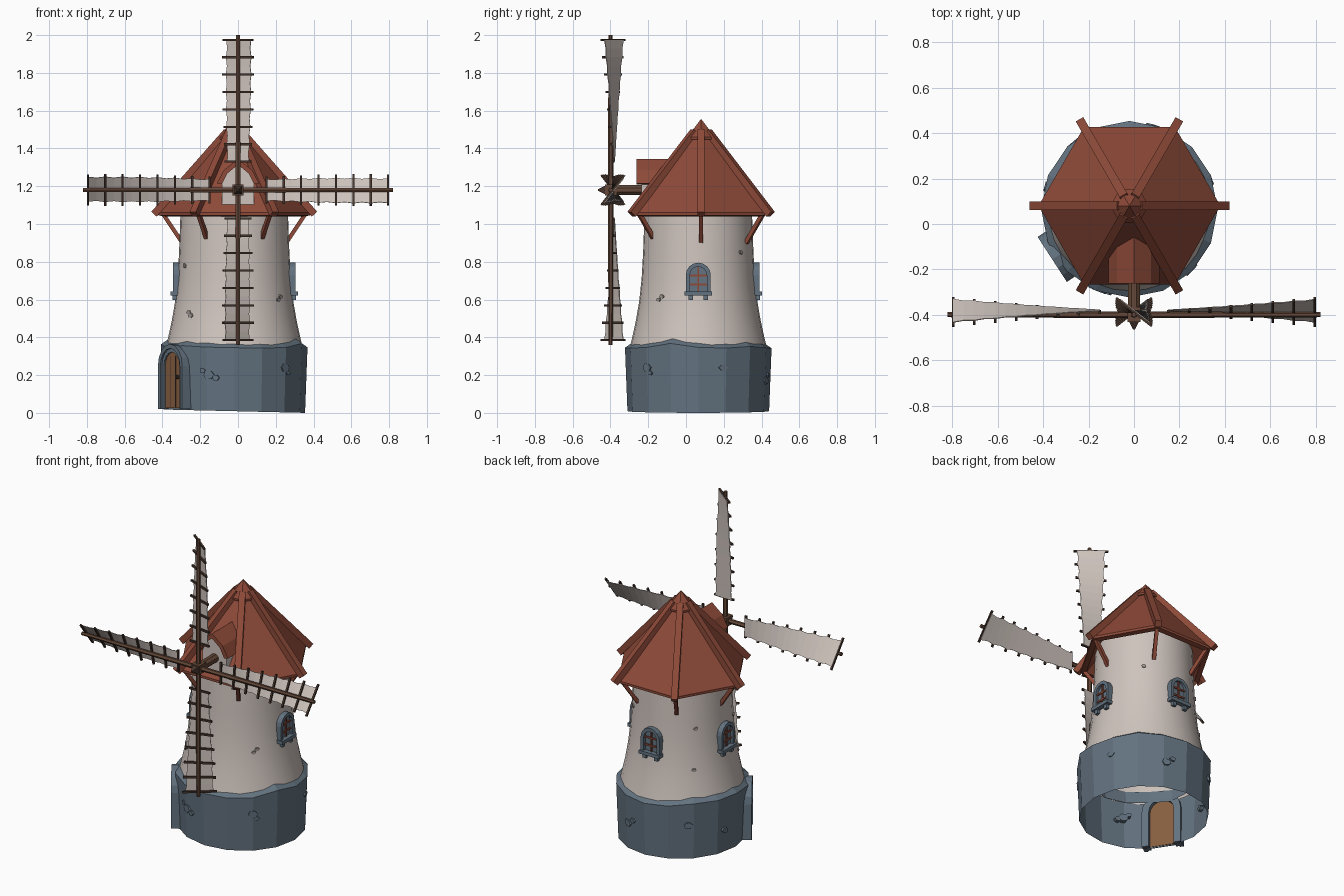
import bpy, bmesh, math, random
from mathutils import Vector, Matrix

if "Cube" in bpy.data.objects:
    bpy.data.objects.remove(bpy.data.objects["Cube"])

random.seed(4)
CX, CY = -0.02, 0.065           # tower axis
ROOF = Vector((-0.02, 0.08, 0))  # roof axis
TAU = 2 * math.pi


def material(name, rgb):
    m = bpy.data.materials.new(name)
    m.diffuse_color = (*rgb, 1)
    m.use_nodes = True
    m.node_tree.nodes["Principled BSDF"].inputs["Base Color"].default_value = m.diffuse_color
    return m


SLATE = material("slate stone", (0.125, 0.17, 0.215))
PLASTER = material("pale plaster", (0.62, 0.55, 0.51))
RED = material("red tile", (0.27, 0.068, 0.04))
WOOD = material("brown wood", (0.13, 0.065, 0.04))
DARK = material("dark wood", (0.06, 0.035, 0.025))
DOOR = material("door wood", (0.24, 0.11, 0.05))
CHIP = material("grey chip", (0.36, 0.32, 0.30))


def build(name, verts, faces, mat, M=Matrix(), smooth=False, fix=True):
    me = bpy.data.meshes.new(name)
    me.from_pydata([M @ Vector(v) for v in verts], [], faces)
    bm = bmesh.new()
    bm.from_mesh(me)
    if fix:
        bmesh.ops.recalc_face_normals(bm, faces=bm.faces)
    for f in bm.faces:
        f.smooth = smooth
    bm.to_mesh(me)
    bm.free()
    me.materials.append(mat)
    ob = bpy.data.objects.new(name, me)
    bpy.context.collection.objects.link(ob)
    return ob


def lathe(name, rings, n, mat, M=Matrix(), smooth=False, jitter=None, phase=0.0):
    """Rings of (radius, z) around the z axis, left open at both ends."""
    verts, faces = [], []
    for i, (r, z) in enumerate(rings):
        for k in range(n):
            a = TAU * k / n + phase
            dz = jitter(i, k) if jitter else 0
            verts.append((r * math.cos(a), r * math.sin(a), z + dz))
    for i in range(len(rings) - 1):
        for k in range(n):
            j = (k + 1) % n
            faces.append((i * n + k, i * n + j, (i + 1) * n + j, (i + 1) * n + k))
    return build(name, verts, faces, mat, M, smooth)


def bar(name, p, q, r1, r2, n, mat, M=Matrix()):
    """Closed tapered bar from p to q with n sides."""
    p, q = Vector(p), Vector(q)
    d = (q - p).normalized()
    ref = Vector((0, 0, 1)) if abs(d.z) < 0.95 else Vector((0, 1, 0))
    u = d.cross(ref).normalized()
    v = u.cross(d)
    verts = []
    for c, r in ((p, r1), (q, r2)):
        for k in range(n):
            a = TAU * (k + 0.5) / n
            verts.append(c + r * (math.cos(a) * u + math.sin(a) * v))
    faces = [(k, (k + 1) % n, n + (k + 1) % n, n + k) for k in range(n)]
    faces += [tuple(range(n)), tuple(range(n, 2 * n))]
    return build(name, verts, faces, mat, M)


def prism(name, pts, a, b, mat, M=Matrix()):
    """Polygon in the local yz plane, extruded along x from a to b."""
    n = len(pts)
    verts = [(x, y, z) for x in (a, b) for y, z in pts]
    faces = [(k, (k + 1) % n, n + (k + 1) % n, n + k) for k in range(n)]
    faces += [tuple(range(n)), tuple(range(n, 2 * n))]
    return build(name, verts, faces, mat, M)


def arch(w, z0, z1, n=8):
    """Round-headed outline, half width w, from z0 up to z1."""
    s = z1 - w
    top = [(w * math.cos(math.pi * k / n), s + w * math.sin(math.pi * k / n)) for k in range(n + 1)]
    return [(w, z0)] + top + [(-w, z0)]


def arch_frame(name, outer, inner, a, b, mat, M):
    """Solid band between two arches with the same point count."""
    n = len(outer)
    verts = [(x, y, z) for x in (a, b) for ring in (outer, inner) for y, z in ring]
    faces = []
    for k in range(n - 1):
        for s, t in ((0, 1), (2, 3), (0, 2), (1, 3)):
            faces.append((s * n + k, s * n + k + 1, t * n + k + 1, t * n + k))
    for k in (0, n - 1):
        faces.append((k, n + k, 3 * n + k, 2 * n + k))
    return build(name, verts, faces, mat, M)


def around(deg):
    """Frame at the tower axis: local x points outward, y along the wall."""
    return Matrix.Translation((CX, CY, 0)) @ Matrix.Rotation(math.radians(deg), 4, 'Z')


# Stone base, an open shell with an uneven rim
N = 16
wob = [random.uniform(-0.015, 0.015) for _ in range(N)]


def base_jitter(i, k):
    return -0.022 * math.cos(TAU * k / N) * 0.4 if i == 0 else wob[k]


lathe("stone_base", [(0.375, 0.009), (0.388, 0.355), (0.352, 0.38), (0.342, 0.30)],
      N, SLATE, around(0), jitter=base_jitter)

# Plaster tower
lathe("tower_wall", [(0.372, 0.31), (0.352, 0.39), (0.33, 0.49), (0.313, 0.59),
                     (0.30, 0.71), (0.292, 0.85), (0.283, 1.10)], 32, PLASTER, around(0), smooth=True)

# Door on the front left
D = around(213)
arch_frame("door_frame", arch(0.118, 0.02, 0.365), arch(0.095, 0.02, 0.342), 0.34, 0.405, SLATE, D)
arch_frame("door_inner_frame", arch(0.096, 0.02, 0.343), arch(0.075, 0.02, 0.322), 0.34, 0.395, SLATE, D)
prism("door", arch(0.077, 0.025, 0.324), 0.365, 0.386, DOOR, D)
for y in (-0.025, 0.025):
    bar("door_groove", (0.386, y, 0.03), (0.386, y, 0.30), 0.003, 0.003, 4, DARK, D)
bar("door_handle", (0.385, 0.05, 0.19), (0.402, 0.05, 0.19), 0.01, 0.01, 6, DARK, D)

# Three arched windows
for deg in (0, 90, 180):
    W = around(deg)
    arch_frame("window_frame", arch(0.066, 0.635, 0.795), arch(0.045, 0.635, 0.774), 0.27, 0.325, SLATE, W)
    prism("window_pane", arch(0.047, 0.635, 0.776), 0.28, 0.309, SLATE, W)
    bar("window_mullion", (0.311, 0, 0.64), (0.311, 0, 0.773), 0.007, 0.007, 4, RED, W)
    for z in (0.68, 0.728):
        bar("window_crossbar", (0.311, -0.045, z), (0.311, 0.045, z), 0.007, 0.007, 4, RED, W)
    prism("window_sill", [(-0.072, 0.622), (0.072, 0.622), (0.072, 0.643), (-0.072, 0.643)], 0.28, 0.338, SLATE, W)
    for y in (-0.04, 0.04):
        prism("sill_bracket", [(y - 0.012, 0.597), (y + 0.012, 0.597), (y + 0.012, 0.625),
                               (y - 0.012, 0.625)], 0.29, 0.327, SLATE, W)


# Loose stones showing on base and wall
def stone(deg, z, r, size, mat):
    pts = []
    for k in range(6):
        a = TAU * k / 6
        s = size * random.uniform(0.75, 1.1)
        pts.append((s * math.cos(a), z + 0.8 * s * math.sin(a)))
    prism("stone", pts, r - 0.03, r + 0.006, mat, around(deg))


for deg, z, s in ((249, 0.2, 0.032), (255, 0.185, 0.02), (244, 0.225, 0.018), (315, 0.24, 0.03),
                  (318, 0.21, 0.018), (20, 0.24, 0.025), (70, 0.17, 0.03), (76, 0.2, 0.02),
                  (130, 0.23, 0.03), (165, 0.16, 0.025)):
    stone(deg, z, 0.381, s, SLATE)
for deg, z, r in ((222, 0.53, 0.322), (225, 0.515, 0.325), (208, 0.78, 0.296), (318, 0.6, 0.312),
                  (322, 0.615, 0.31), (50, 0.85, 0.292), (140, 0.8, 0.295), (137, 0.55, 0.319)):
    stone(deg, z, r, 0.016, CHIP)

# Six-sided roof with cap, hip beams and braces
RM = Matrix.Translation(ROOF)
lathe("roof", [(0.01, 1.47), (0.365, 1.04), (0.40, 1.045), (0.40, 1.06), (0.003, 1.53)], 6, RED, RM)
lathe("roof_cap", [(0.03, 1.46), (0.085, 1.448), (0.085, 1.46), (0.001, 1.555)], 6, RED, RM)
for k in range(6):
    H = RM @ Matrix.Rotation(TAU * k / 6, 4, 'Z')
    bar("hip_beam", (0.04, 0, 1.488), (0.425, 0, 1.052), 0.027, 0.027, 4, RED, H)
    bar("roof_brace", (0.375, 0, 1.05), (0.275, 0, 0.90), 0.015, 0.015, 4, RED, H)

# Dormer: plaster body under a two-pitch roof, extruded back into the main roof
DM = Matrix.Rotation(math.radians(90), 4, 'Z')  # local x -> world y, local y -> world -x
prism("dormer_body", [(-0.085, 1.06), (0.085, 1.06), (0.085, 1.23), (0.06, 1.28), (0, 1.325),
                      (-0.06, 1.28), (-0.085, 1.23)], -0.235, -0.06, PLASTER, DM)
outer = [(0.112, 1.215), (0.075, 1.285), (0, 1.345), (-0.075, 1.285), (-0.112, 1.215)]
inner = [(0.085, 1.21), (0.056, 1.268), (0, 1.314), (-0.056, 1.268), (-0.085, 1.21)]
arch_frame("dormer_roof", outer, inner, -0.262, -0.05, RED, DM)

# Shaft, hub and nose
HZ, HY = 1.18, -0.395
bar("shaft", (0, -0.40, HZ), (0, -0.10, HZ), 0.028, 0.028, 8, WOOD)
bar("hub", (0, -0.43, HZ), (0, -0.365, HZ), 0.04, 0.04, 4, WOOD)
bar("hub_nose", (0, -0.43, HZ), (0, -0.465, HZ), 0.03, 0.006, 4, DARK)

# Four twisted sails: spar, rungs and cloth; local z runs out along the sail
for s in range(4):
    S = Matrix.Translation((0, HY, HZ)) @ Matrix.Rotation(s * math.pi / 2, 4, 'Y')
    bar("sail_spar", (0, -0.004, 0), (0, -0.004, 0.82), 0.015, 0.011, 6, WOOD, S)
    verts, faces = [], []
    STEPS = 15
    for i in range(STEPS):
        t = i / (STEPS - 1)
        z = 0.15 + 0.645 * t
        tw = math.radians(2 + 36 * t)
        w = 0.07 + 0.03 * t
        across = Vector((math.cos(tw), -math.sin(tw), 0))
        back = Vector((math.sin(tw), math.cos(tw), 0))
        mid = Vector((0, 0.008, z))
        if i % 2 == 0:
            bar("sail_rung", mid - across * w, mid + across * w, 0.008, 0.008, 4, DARK, S)
        cw = w * (0.83 if i % 2 == 0 else 0.76)
        for e in (-1, 1):
            verts.append(mid + back * 0.007 + across * cw * e)
        if i:
            faces.append((2 * i - 2, 2 * i - 1, 2 * i + 1, 2 * i))
    cloth = build("sail_cloth", verts, faces, PLASTER, S)
    mod = cloth.modifiers.new("thickness", 'SOLIDIFY')
    mod.thickness = 0.004
    mod.offset = 0
